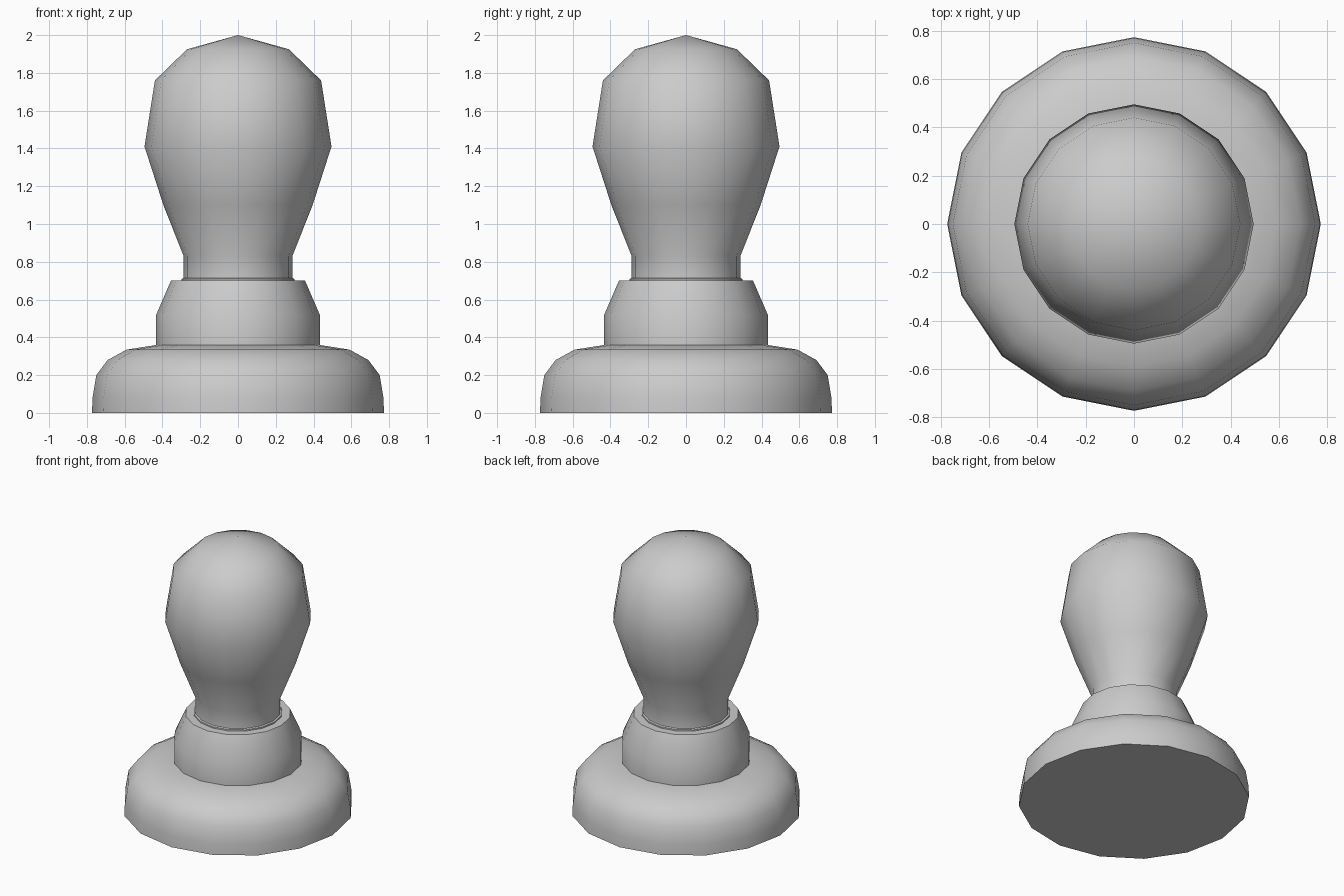
import bpy, bmesh, math

if "Cube" in bpy.data.objects:
    bpy.data.objects.remove(bpy.data.objects["Cube"])

SEGMENTS = 16


def lathe(name, profile):
    """Revolve an (r, z) profile around the z axis."""
    bm = bmesh.new()
    verts = [bm.verts.new((r, 0, z)) for r, z in profile]
    edges = [bm.edges.new(pair) for pair in zip(verts, verts[1:])]
    bmesh.ops.spin(bm, geom=verts + edges, cent=(0, 0, 0), axis=(0, 0, 1),
                   angle=2 * math.pi, steps=SEGMENTS, use_duplicate=False)
    bmesh.ops.remove_doubles(bm, verts=bm.verts, dist=0.0005)
    bmesh.ops.recalc_face_normals(bm, faces=bm.faces)
    mesh = bpy.data.meshes.new(name)
    bm.to_mesh(mesh)
    bm.free()
    obj = bpy.data.objects.new(name, mesh)
    bpy.context.collection.objects.link(obj)
    bpy.ops.object.select_all(action='DESELECT')
    obj.select_set(True)
    bpy.context.view_layer.objects.active = obj
    bpy.ops.object.shade_smooth_by_angle(angle=math.radians(50))
    return obj


# Wide rounded foot
lathe("base", [(0, 0), (0.773, 0), (0.77, 0.08), (0.75, 0.20), (0.69, 0.28),
               (0.59, 0.335), (0.43, 0.36), (0, 0.36)])

# Tapered collar standing on the foot
lathe("collar", [(0, 0.36), (0.433, 0.36), (0.433, 0.52), (0.355, 0.70), (0, 0.70)])

# Bulbous grip with a thin lip at the bottom of the neck
lathe("handle", [(0, 0.70), (0.298, 0.70), (0.298, 0.71), (0.288, 0.715),
                 (0.288, 0.83), (0.395, 1.10), (0.495, 1.41), (0.44, 1.76),
                 (0.27, 1.925), (0, 2.0)])
